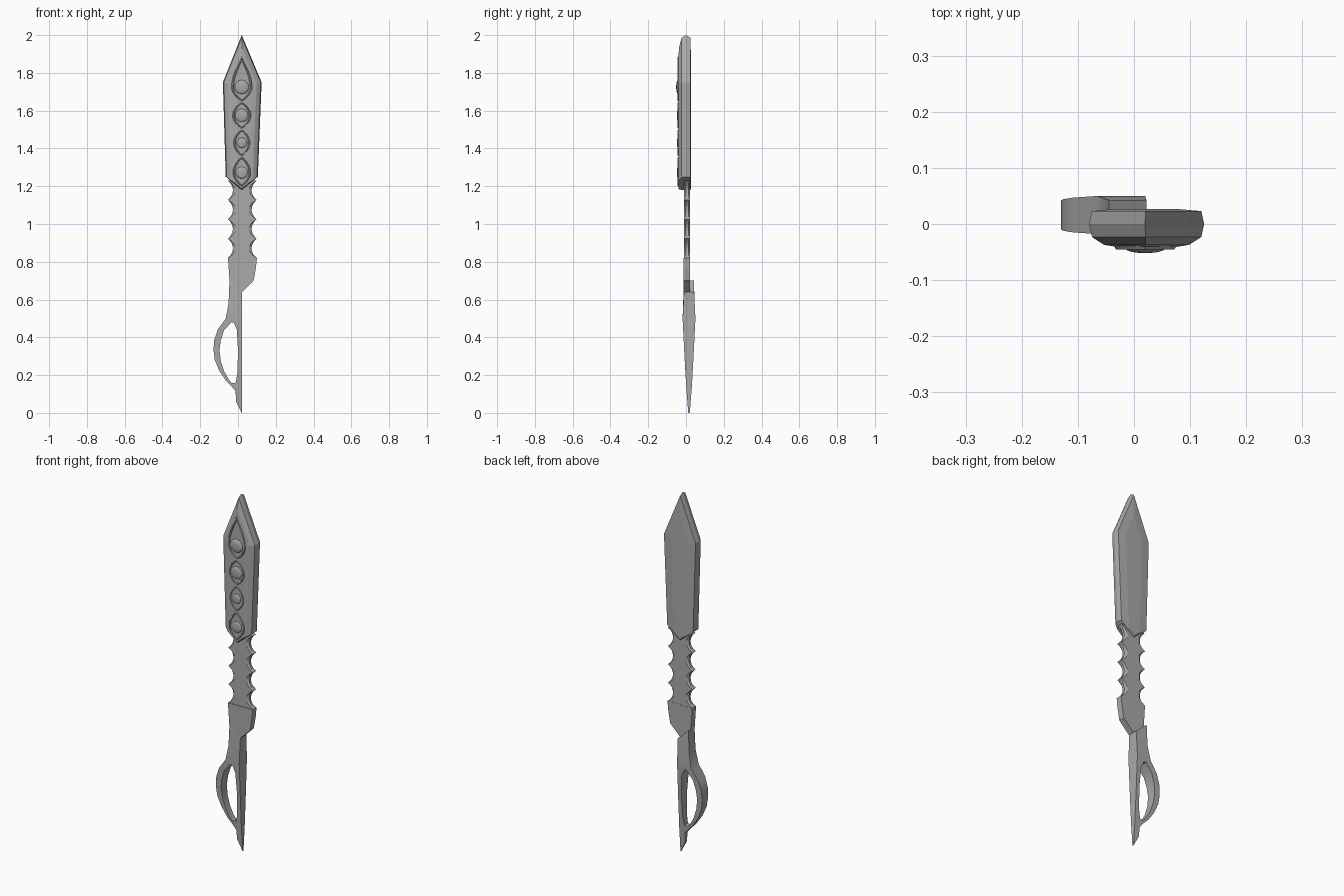
import bpy, math
from mathutils import Vector

if "Cube" in bpy.data.objects:
    bpy.data.objects.remove(bpy.data.objects["Cube"])

steel = bpy.data.materials.new("steel grey")
steel.diffuse_color = (0.4, 0.4, 0.4, 1)
steel.use_nodes = True
steel.node_tree.nodes["Principled BSDF"].inputs["Base Color"].default_value = steel.diffuse_color


def make(name, verts, faces, smooth=None):
    me = bpy.data.meshes.new(name)
    me.from_pydata(verts, [], faces)
    me.materials.append(steel)
    ob = bpy.data.objects.new(name, me)
    bpy.context.collection.objects.link(ob)
    bpy.ops.object.select_all(action='DESELECT')
    bpy.context.view_layer.objects.active = ob
    ob.select_set(True)
    bpy.ops.object.mode_set(mode='EDIT')
    bpy.ops.mesh.select_all(action='SELECT')
    bpy.ops.mesh.normals_make_consistent(inside=False)
    bpy.ops.object.mode_set(mode='OBJECT')
    if smooth:
        bpy.ops.object.shade_smooth_by_angle(angle=math.radians(smooth))
    return ob


def loft(name, layers, smooth=None):
    """Stack equal-length xz outlines at given y depths and cap both ends."""
    n = len(layers[0][1])
    verts = [(x, y, z) for y, ring in layers for x, z in ring]
    faces = [(k * n + i, k * n + (i + 1) % n, (k + 1) * n + (i + 1) % n, (k + 1) * n + i)
             for k in range(len(layers) - 1) for i in range(n)]
    faces += [tuple(range(n)), tuple(range((len(layers) - 1) * n, len(layers) * n))]
    return make(name, verts, faces, smooth)


def inset(poly, dists):
    """Move each edge of a clockwise convex outline inward by its own distance."""
    lines = []
    for i, d in enumerate(dists):
        a, b = Vector(poly[i]), Vector(poly[(i + 1) % len(poly)])
        t = (b - a).normalized()
        lines.append((a + Vector((t.y, -t.x)) * d, t))
    out = []
    for i in range(len(poly)):
        (p, t), (q, s) = lines[i - 1], lines[i]
        k = (q - p).cross(s) / t.cross(s)
        out.append(tuple(p + t * k))
    return out


# Blade: bevelled front, slightly bulging sides, shallow crowned back
outline = [(0.02, 2.0), (0.125, 1.75), (0.105, 1.25), (0.02, 1.18), (-0.065, 1.25), (-0.08, 1.75)]
sides = [1, 1, 0.12, 0.12, 1, 1]
lay = lambda d: inset(outline, [d * s for s in sides])
loft("blade", [(-0.041, lay(0.05)), (-0.037, lay(0.026)), (-0.023, lay(0.005)), (0.0, outline),
               (0.023, lay(0.005)), (0.027, lay(0.05))])


# Grip: four scallops on each side, bevelled front and back
def scallops(depth):
    n, z0, z1 = 32, 0.82, 1.23
    cut = [depth * abs(math.sin(math.pi * 4 * i / n)) ** 0.8 for i in range(n + 1)]
    zs = [z0 + (z1 - z0) * i / n for i in range(n + 1)]
    right = [(0.098 - c, z) for c, z in zip(cut, zs)]
    return right + [(-0.053 + c, z) for c, z in zip(cut[::-1], zs[::-1])]


loft("grip", [(-0.010, scallops(0.04)), (-0.002, scallops(0.026)),
              (0.012, scallops(0.026)), (0.020, scallops(0.04))])

# Guard: angular plate between grip and handle
guard = [(-0.053, 0.82), (0.1, 0.82), (0.095, 0.77), (0.083, 0.70), (0.022, 0.64), (-0.045, 0.70)]
loft("guard", [(-0.013, guard), (0.021, guard)])

# Handle: finger loop, straight bar and pointed tail as one slab of varying thickness
outer = [(-0.065, 0.50), (-0.108, 0.44), (-0.126, 0.385), (-0.13, 0.335), (-0.123, 0.28),
         (-0.1, 0.225), (-0.065, 0.172), (-0.032, 0.138),
         (0.02, 0.14), (0.02, 0.22), (0.02, 0.33), (0.02, 0.44), (0.02, 0.50)]
inner = [(-0.036, 0.48), (-0.075, 0.435), (-0.092, 0.38), (-0.098, 0.33), (-0.091, 0.275),
         (-0.073, 0.22), (-0.048, 0.175), (-0.032, 0.157),
         (-0.012, 0.16), (-0.003, 0.21), (0.0, 0.33), (-0.006, 0.44), (-0.022, 0.477)]
extra = [(-0.05, 0.58), (-0.045, 0.70), (0.022, 0.64), (-0.013, 0.115), (-0.01, 0.06), (0.02, 0.0)]
pts, m = outer + inner + extra, len(outer)
cells = [(i, (i + 1) % m, m + (i + 1) % m, m + i) for i in range(m)]
e = 2 * m
cells += [(0, e, e + 1, e + 2, m - 1), (8, 7, e + 3, e + 4, e + 5)]


def half(x, z):
    stops = [(0, 0.004), (0.14, 0.015), (0.3, 0.024), (0.5, 0.034), (0.6, 0.027), (0.8, 0.027)]
    for (a, u), (b, v) in zip(stops, stops[1:]):
        if z <= b:
            return u + (v - u) * (z - a) / (b - a)


verts = [(x, 0.016 + s * half(x, z), z) for s in (-1, 1) for x, z in pts]
P = len(pts)
faces = cells + [tuple(P + i for i in c) for c in cells]
count = {}
for c in cells:
    for a, b in zip(c, c[1:] + c[:1]):
        count.setdefault(frozenset((a, b)), []).append((a, b))
faces += [(v[0][0], v[0][1], v[0][1] + P, v[0][0] + P) for v in count.values() if len(v) == 1]
make("handle", verts, faces, 35)


# Ornament: pointed rims, each holding a ring and a domed stud
def rim(name, zc, low, high, w, power):
    n, rings = 12, []
    path = []
    for i in range(4 * n):
        a = 2 * math.pi * i / (4 * n)
        s, c = math.sin(a), math.cos(a)
        r = abs(c) ** (power if s > 0 else 1.7)
        path.append((math.copysign(r, c) * w, s * (high - zc if s > 0 else zc - low)))
    for f, y in ((1.0, -0.038), (0.93, -0.045), (0.82, -0.045), (0.72, -0.038)):
        rings.append((y, [(0.02 + x * f, zc + z * (0.5 + f / 2)) for x, z in path]))
    k = len(path)
    v = [(x, y, z) for y, ring in rings for x, z in ring]
    f = [(j * k + i, j * k + (i + 1) % k, (j + 1) % 4 * k + (i + 1) % k, (j + 1) % 4 * k + i)
         for j in range(4) for i in range(k)]
    make(name, v, f, 40)


def dome(name, zc, r, base, top):
    def circle(q):
        return [(0.02 + q * math.cos(t * math.pi / 12), zc + q * math.sin(t * math.pi / 12))
                for t in range(24)]
    rings = [(base - (base - top) * math.sin(a), circle(r * math.cos(a)))
             for a in (k * math.pi / 12 for k in range(6))]
    loft(name, [(-0.036, circle(r))] + rings, 40)


studs = [(1.725, 1.65, 1.89, 0.056, 2.8, 0.037), (1.575, 1.505, 1.645, 0.05, 1.7, 0.034),
         (1.43, 1.36, 1.5, 0.045, 1.7, 0.027), (1.272, 1.2, 1.355, 0.048, 1.7, 0.031)]
for i, (zc, low, high, w, p, r) in enumerate(studs):
    rim(f"stud_rim_{i + 1}", zc, low, high, w, p)
    dome(f"stud_{i + 1}", zc, r, -0.042, -0.052 if i == 0 else -0.049)
